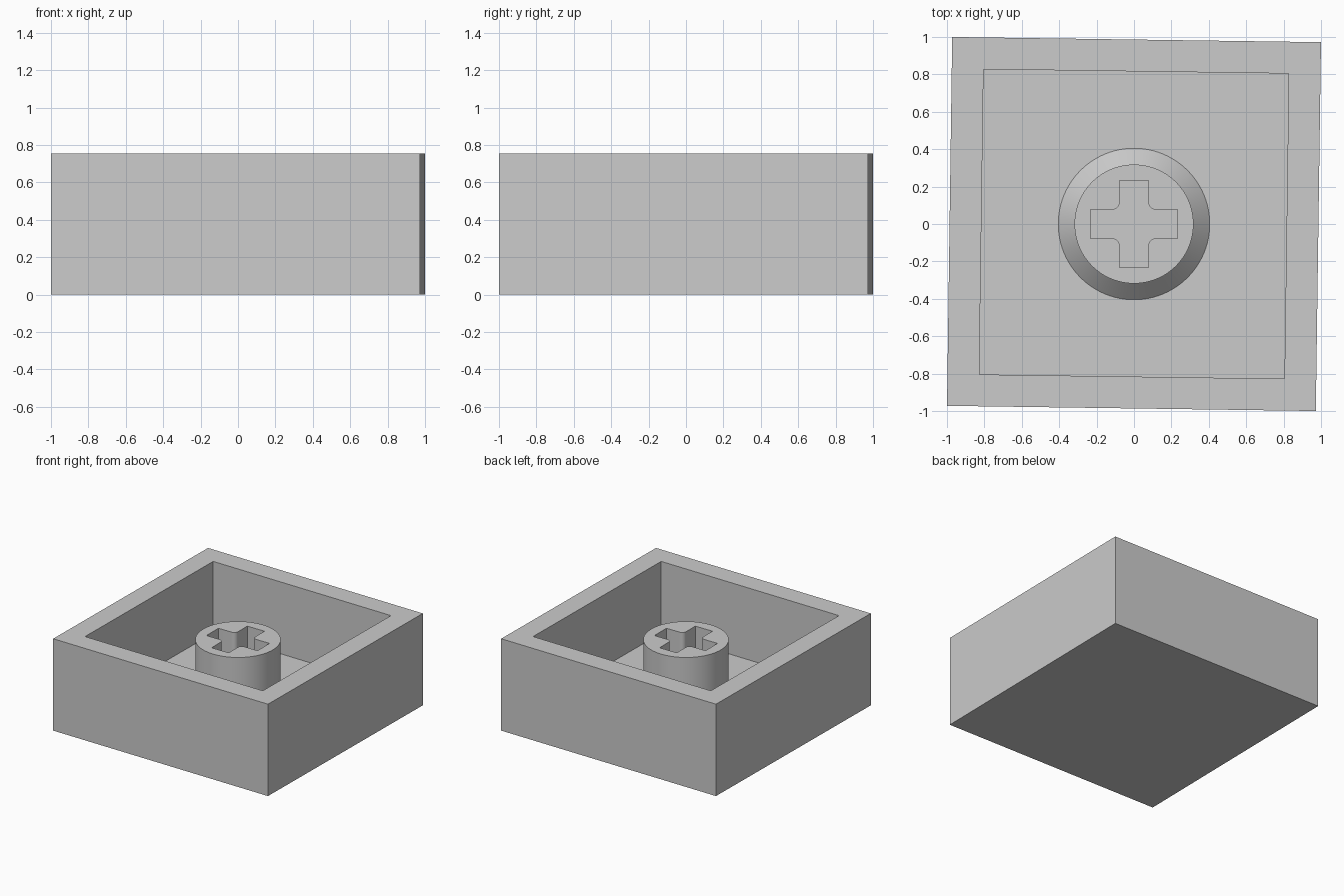
import bpy, bmesh, math
from mathutils import Matrix, Vector

cube = bpy.data.objects.get("Cube")
if cube:
    bpy.data.objects.remove(cube, do_unlink=True)

grey = bpy.data.materials.new("plain grey")
grey.use_nodes = True
COLOUR = (0.6, 0.6, 0.6, 1)
grey.diffuse_color = COLOUR
grey.node_tree.nodes["Principled BSDF"].inputs["Base Color"].default_value = COLOUR

HEIGHT, FLOOR, STEM_TOP = 0.755, 0.165, 0.645
HALF, WALL, TWIST = 0.986, 0.17, -0.014
RADIUS, FLARE = 0.318, 0.087
ARM, SLOT, FILLET = 0.232, 0.078, 0.035
SEGMENTS = 96


def finish(bm, name):
    bmesh.ops.recalc_face_normals(bm, faces=bm.faces)
    mesh = bpy.data.meshes.new(name)
    bm.to_mesh(mesh)
    bm.free()
    mesh.materials.append(grey)
    obj = bpy.data.objects.new(name, mesh)
    bpy.context.collection.objects.link(obj)
    return obj


def circle(radius, z):
    step = math.tau / SEGMENTS
    return [Vector((radius * math.cos(i * step), radius * math.sin(i * step), z))
            for i in range(SEGMENTS)]


def cross(z):
    """Plus-shaped outline with rounded inner corners."""
    quarter = [Vector((ARM, -SLOT, z)), Vector((ARM, SLOT, z))]
    centre = SLOT + FILLET
    for i in range(9):
        a = math.radians(270 - i * 90 / 8)
        quarter.append(Vector((centre + FILLET * math.cos(a),
                               centre + FILLET * math.sin(a), z)))
    return [Matrix.Rotation(k * math.pi / 2, 3, 'Z') @ p
            for k in range(4) for p in quarter]


def bridge(bm, a, b):
    for i in range(len(a)):
        j = (i + 1) % len(a)
        bm.faces.new((a[i], a[j], b[j], b[i]))


# Open square tray: solid block with the top inset and pushed down
bm = bmesh.new()
bmesh.ops.create_cube(bm, size=1)
bmesh.ops.scale(bm, vec=(2 * HALF, 2 * HALF, HEIGHT), verts=bm.verts)
bmesh.ops.translate(bm, vec=(0, 0, HEIGHT / 2), verts=bm.verts)
bm.normal_update()
top = max(bm.faces, key=lambda f: f.normal.z)
bmesh.ops.inset_region(bm, faces=[top], thickness=WALL, use_even_offset=True)
result = bmesh.ops.extrude_face_region(bm, geom=[top])
lowered = [v for v in result["geom"] if isinstance(v, bmesh.types.BMVert)]
if top.is_valid:
    bmesh.ops.delete(bm, geom=[top], context='FACES_ONLY')
bmesh.ops.translate(bm, vec=(0, 0, FLOOR - HEIGHT), verts=lowered)
bmesh.ops.rotate(bm, matrix=Matrix.Rotation(TWIST, 3, 'Z'), verts=bm.verts)
finish(bm, "tray")

# Round stem with a flared foot and a cross-shaped socket down to the floor
bm = bmesh.new()
rings = [[bm.verts.new(p) for p in outline] for outline in (
    circle(RADIUS + FLARE, FLOOR), circle(RADIUS, FLOOR + FLARE),
    circle(RADIUS, STEM_TOP), cross(STEM_TOP), cross(FLOOR))]
for a, b in ((0, 1), (1, 2), (3, 4)):
    bridge(bm, rings[a], rings[b])
rim = [e for e in bm.edges if e.is_boundary
       and all(abs(v.co.z - STEM_TOP) < 0.001 for v in e.verts)]
bmesh.ops.triangle_fill(bm, edges=rim, use_beauty=True, normal=(0, 0, 1))
stem = finish(bm, "stem")
bpy.ops.object.select_all(action='DESELECT')
stem.select_set(True)
bpy.context.view_layer.objects.active = stem
bpy.ops.object.shade_smooth_by_angle(angle=math.radians(30))
